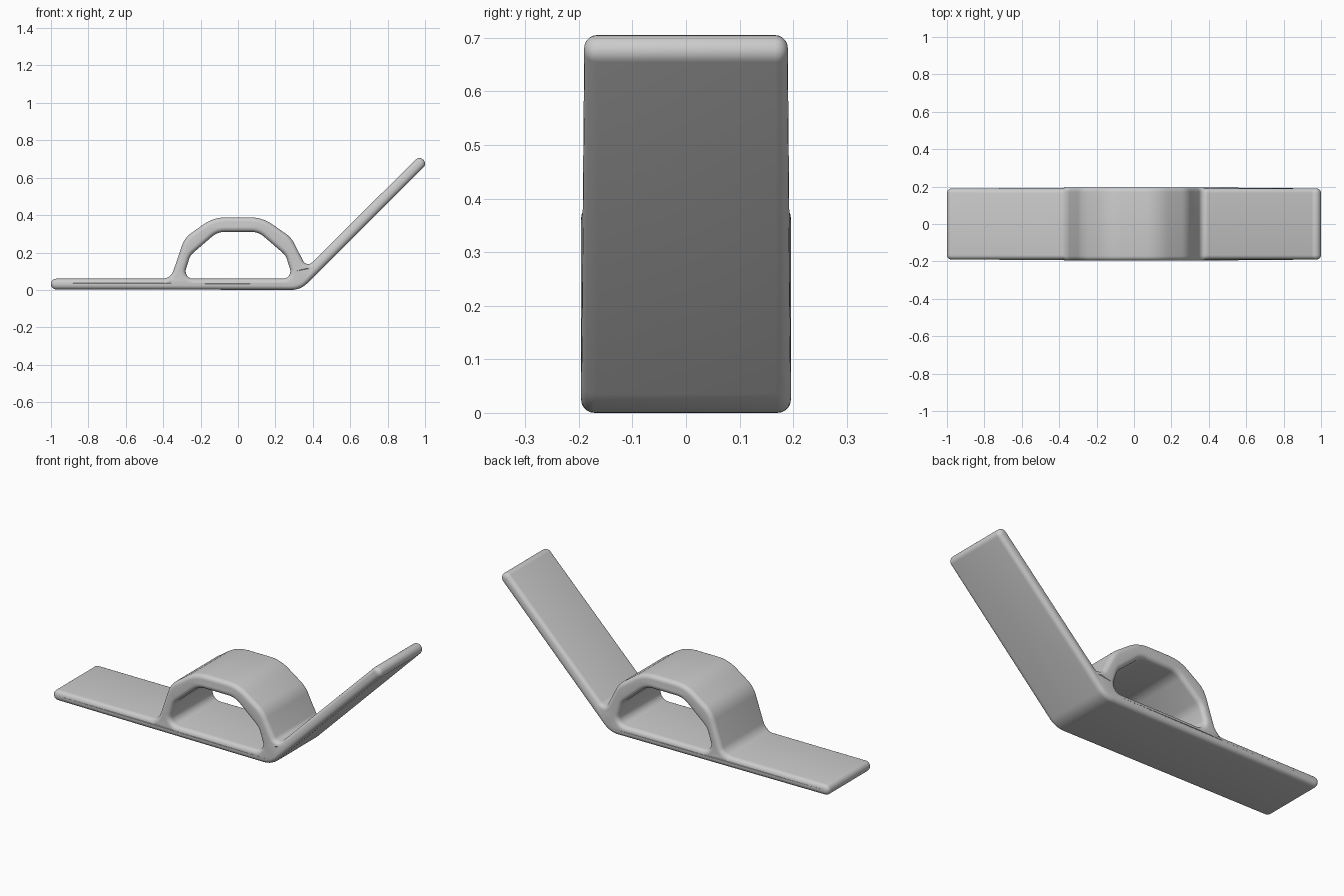
import bpy, bmesh, math
from mathutils import Vector

if "Cube" in bpy.data.objects:
    bpy.data.objects.remove(bpy.data.objects["Cube"], do_unlink=True)

HALF_WIDTH = 0.19
EDGE = 0.024          # rounding of the long side edges

grey = bpy.data.materials.new("light_grey")
grey.use_nodes = True
grey.diffuse_color = (0.6, 0.6, 0.6, 1)
grey.node_tree.nodes["Principled BSDF"].inputs["Base Color"].default_value = (0.6, 0.6, 0.6, 1)


def fillet(corners, steps=6):
    """Closed outline of (x, z, radius) corners, each rounded by an arc."""
    out = []
    for i, (x, z, r) in enumerate(corners):
        p = Vector((x, z))
        a = (Vector(corners[i - 1][:2]) - p).normalized()
        b = (Vector(corners[(i + 1) % len(corners)][:2]) - p).normalized()
        half = a.angle(b) / 2
        centre = p + (a + b).normalized() * r / math.sin(half)
        start = p + a * r / math.tan(half) - centre
        end = p + b * r / math.tan(half) - centre
        sweep = start.angle(end)
        for k in range(steps + 1):
            t = k / steps
            arc = (start * math.sin((1 - t) * sweep) + end * math.sin(t * sweep)) / math.sin(sweep)
            out.append(centre + arc)
    return out


# Outer profile: flat strip, raised end, valley, arch, foot of the arch
outer = fillet([
    (-1.0, 0.003, 0.028), (0.335, 0.0, 0.12),
    (1.012, 0.675, 0.029), (0.97, 0.717, 0.029),
    (0.367, 0.118, 0.03), (0.285, 0.28, 0.14), (0.13, 0.388, 0.2),
    (-0.13, 0.388, 0.2), (-0.285, 0.28, 0.14), (-0.36, 0.06, 0.06),
    (-1.0, 0.06, 0.028),
])
# Opening under the arch
opening = fillet([
    (-0.295, 0.06, 0.04), (0.295, 0.06, 0.04), (0.255, 0.185, 0.08),
    (0.11, 0.31, 0.1), (-0.11, 0.31, 0.1), (-0.255, 0.185, 0.08),
])

# Extrude the profile with rounded rims
curve = bpy.data.curves.new("strap_profile", 'CURVE')
curve.dimensions = '2D'
curve.fill_mode = 'BOTH'
curve.extrude = HALF_WIDTH - EDGE
curve.bevel_depth = EDGE
curve.offset = -EDGE
curve.bevel_resolution = 4
for outline in (outer, opening):
    spline = curve.splines.new('POLY')
    spline.points.add(len(outline) - 1)
    for point, p in zip(spline.points, outline):
        point.co = (p.x, p.y, 0, 1)
    spline.use_cyclic_u = True

helper = bpy.data.objects.new("profile_helper", curve)
bpy.context.collection.objects.link(helper)
bpy.context.view_layer.update()
mesh = bpy.data.meshes.new_from_object(helper.evaluated_get(bpy.context.evaluated_depsgraph_get()))
bpy.data.objects.remove(helper, do_unlink=True)

# Stand the body up and widen it slightly around the arch
bm = bmesh.new()
bm.from_mesh(mesh)
bmesh.ops.remove_doubles(bm, verts=bm.verts, dist=0.0003)
for v in bm.verts:
    x, z, y = v.co
    if abs(x) < 0.37 and z < 0.5:
        y *= 1.03
    v.co = (x, -y, z)
bmesh.ops.recalc_face_normals(bm, faces=bm.faces)
bm.to_mesh(mesh)
bm.free()

body = bpy.data.objects.new("strap_with_arch", mesh)
bpy.context.collection.objects.link(body)
mesh.materials.clear()
mesh.materials.append(grey)
bpy.context.view_layer.objects.active = body
body.select_set(True)
bpy.ops.object.shade_smooth_by_angle(angle=math.radians(45))
